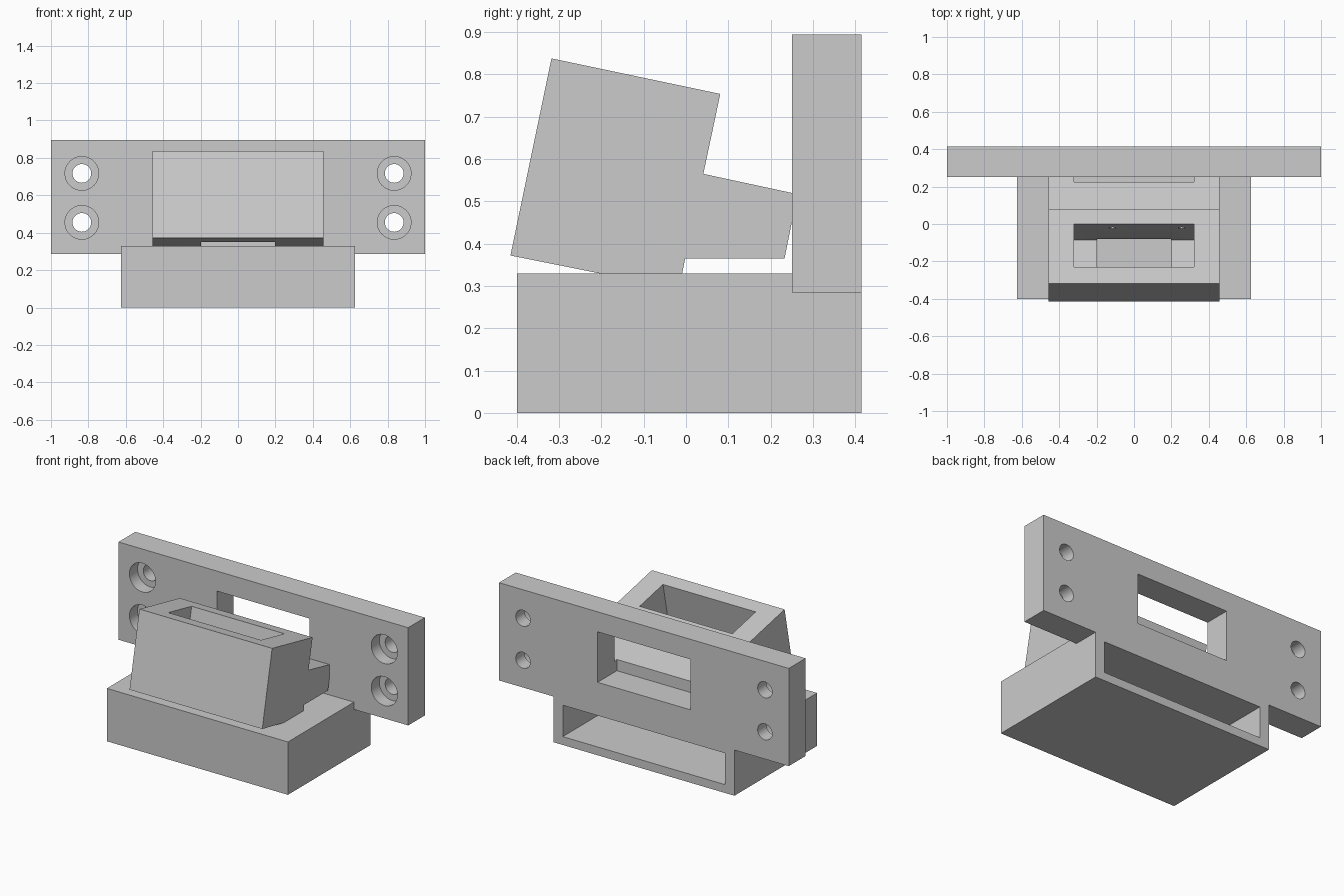
import bpy, bmesh, math
from mathutils import Matrix, Vector

cube = bpy.data.objects.get("Cube")
if cube:
    bpy.data.objects.remove(cube, do_unlink=True)

grey = bpy.data.materials.new("light grey")
grey.use_nodes = True
grey.diffuse_color = (0.6, 0.6, 0.6, 1)
grey.node_tree.nodes["Principled BSDF"].inputs["Base Color"].default_value = (0.6, 0.6, 0.6, 1)


def finish(name, bm):
    bmesh.ops.recalc_face_normals(bm, faces=bm.faces)
    mesh = bpy.data.meshes.new(name)
    bm.to_mesh(mesh)
    bm.free()
    mesh.materials.append(grey)
    obj = bpy.data.objects.new(name, mesh)
    bpy.context.collection.objects.link(obj)
    return obj


def prism(name, profile, lo, hi, axis):
    """Extrude a (y, z) profile along x, or an (x, z) profile along y."""
    place = (lambda p, d: (d, *p)) if axis == "x" else (lambda p, d: (p[0], d, p[1]))
    bm = bmesh.new()
    face = bm.faces.new([bm.verts.new(place(p, lo)) for p in profile])
    new = bmesh.ops.extrude_face_region(bm, geom=[face])["geom"]
    shift = Vector(place((0, 0), hi - lo))
    bmesh.ops.translate(bm, vec=shift, verts=[v for v in new if isinstance(v, bmesh.types.BMVert)])
    return finish(name, bm)


def box(name, x, y0, y1, z0, z1):
    return prism(name, [(y0, z0), (y1, z0), (y1, z1), (y0, z1)], -x, x, "x")


def drill(name, centre, radius, length, tilt=0):
    """Cylinder running front to back, optionally tilted about x."""
    bm = bmesh.new()
    matrix = Matrix.Translation(centre) @ Matrix.Rotation(math.pi / 2 + tilt, 4, "X")
    bmesh.ops.create_cone(bm, cap_ends=True, segments=48, radius1=radius, radius2=radius,
                          depth=length, matrix=matrix)
    return finish(name, bm)


def cut(target, *cutters):
    for cutter in cutters:
        cutter.hide_render = True
        mod = target.modifiers.new("cut", "BOOLEAN")
        mod.operation, mod.solver, mod.object = "DIFFERENCE", "EXACT", cutter
        bpy.context.view_layer.objects.active = target
        bpy.ops.object.modifier_apply(modifier=mod.name)
        bpy.data.objects.remove(cutter, do_unlink=True)


def cable_slot():
    return box("cable_slot_cutter", 0.197, -0.31, -0.08, 0.15, 0.43)


def window():
    return box("window_cutter", 0.32, 0.225, 0.5, 0.455, 0.77)


# Hollow base, open at the back, with a cable slot through its top
base = box("base_box", 0.625, -0.4, 0.415, 0, 0.33)
cut(base, box("base_cavity_cutter", 0.56, -0.335, 0.5, 0.052, 0.248), cable_slot())

# Wall plate, notched over the base, with a window and counterbored screw holes
plate = prism("wall_plate", [(-1, 0.285), (-0.625, 0.285), (-0.625, 0.33), (0.625, 0.33),
                             (0.625, 0.285), (1, 0.285), (1, 0.895), (-1, 0.895)],
              0.25, 0.415, "y")
cut(plate, window())
for x in (-0.835, 0.835):
    for z in (0.455, 0.717):
        cut(plate, drill("screw_hole_cutter", (x, 0.33, z), 0.05, 0.4),
            drill("counterbore_cutter", (x, 0.25, z), 0.09, 0.16))

# Tilted housing with a rear arm that meets the plate
housing = prism("tilted_housing", [(-0.415, 0.372), (-0.318, 0.838), (0.081, 0.754), (0.041, 0.565),
                                   (0.25, 0.52), (0.25, 0.45), (0.233, 0.365), (-0.002, 0.365),
                                   (-0.009, 0.33), (-0.205, 0.33)], -0.458, 0.458, "x")
pocket = prism("pocket_cutter", [(-0.315, 0.413), (-0.085, 0.364), (0.02, 0.867), (-0.21, 0.916)],
               -0.32, 0.32, "x")
cut(housing, pocket, cable_slot(), window())

# Small wire holes through the rear wall of the pocket
for x in (-0.115, 0.255):
    cut(housing, drill("wire_hole_cutter", (x, 0.02, 0.662), 0.018, 0.16, math.radians(-11.8)))

# Smooth hole walls, crisp edges
for part in (base, plate, housing):
    bpy.ops.object.select_all(action="DESELECT")
    part.select_set(True)
    bpy.context.view_layer.objects.active = part
    bpy.ops.object.shade_smooth_by_angle(angle=math.radians(30))
